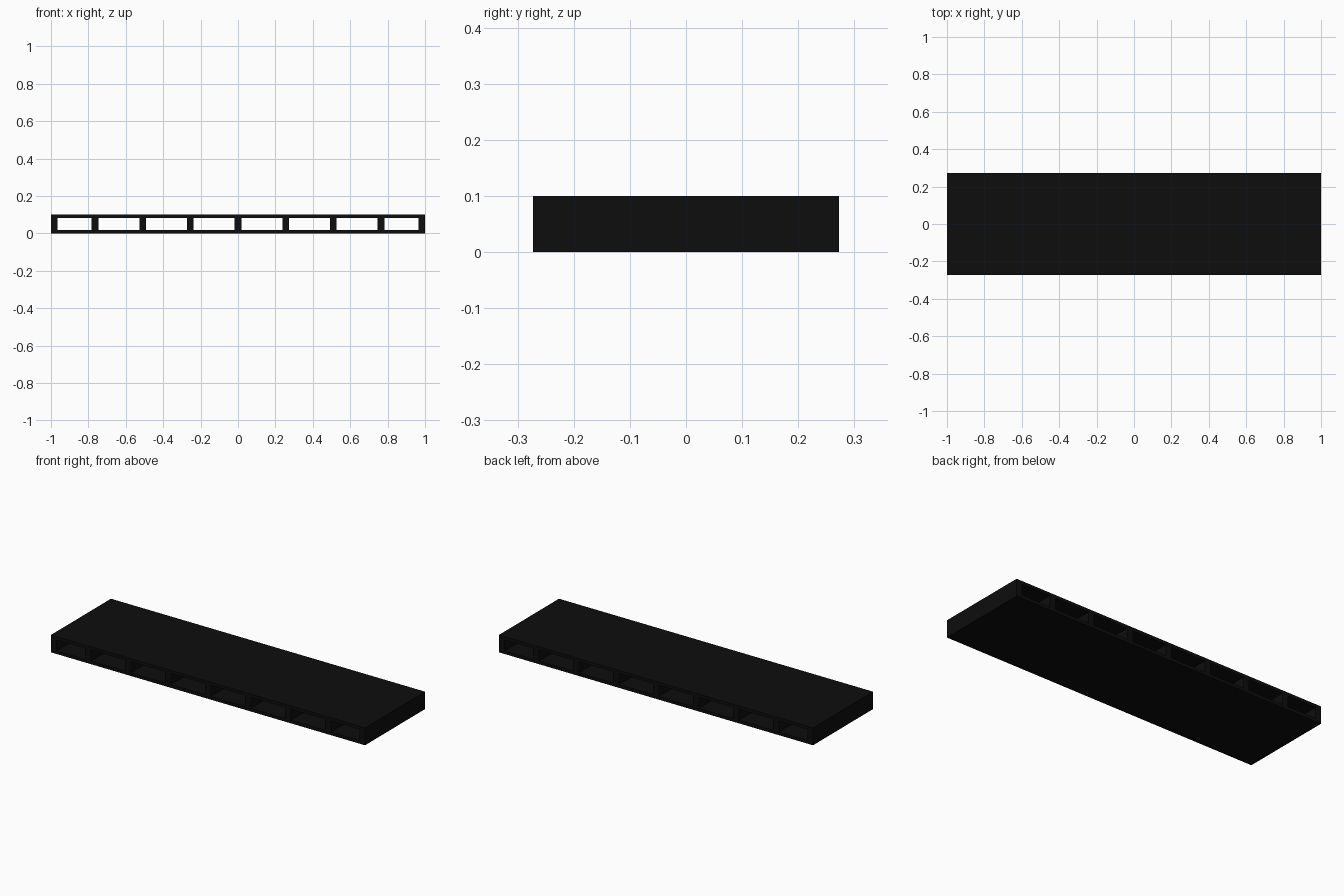
import bpy

if "Cube" in bpy.data.objects:
    bpy.data.objects.remove(bpy.data.objects["Cube"])

DEPTH = 0.546
HEIGHT = 0.1
BOTTOM_T, TOP_T = 0.018, 0.018

mat = bpy.data.materials.new("black")
mat.diffuse_color = (0.004, 0.004, 0.004, 1)
mat.use_nodes = True
mat.node_tree.nodes["Principled BSDF"].inputs["Base Color"].default_value = mat.diffuse_color


def box(name, x0, x1, z0, z1):
    bpy.ops.mesh.primitive_cube_add(size=1, location=((x0 + x1) / 2, 0, (z0 + z1) / 2))
    ob = bpy.context.object
    ob.name = name
    ob.scale = (x1 - x0, DEPTH, z1 - z0)
    bpy.ops.object.transform_apply(location=False, rotation=False, scale=True)
    ob.data.materials.append(mat)
    return ob


# Top and bottom sheets
box("bottom_panel", -1, 1, 0, BOTTOM_T)
box("top_panel", -1, 1, HEIGHT - TOP_T, HEIGHT)

# End walls
box("left_end_wall", -1, -0.964, BOTTOM_T, HEIGHT - TOP_T)
box("right_end_wall", 0.964, 1, BOTTOM_T, HEIGHT - TOP_T)

# Evenly spaced dividers running front to back
for i in range(-3, 4):
    c = i * 0.2547
    box(f"divider_{i + 4}", c - 0.018, c + 0.018, BOTTOM_T, HEIGHT - TOP_T)
